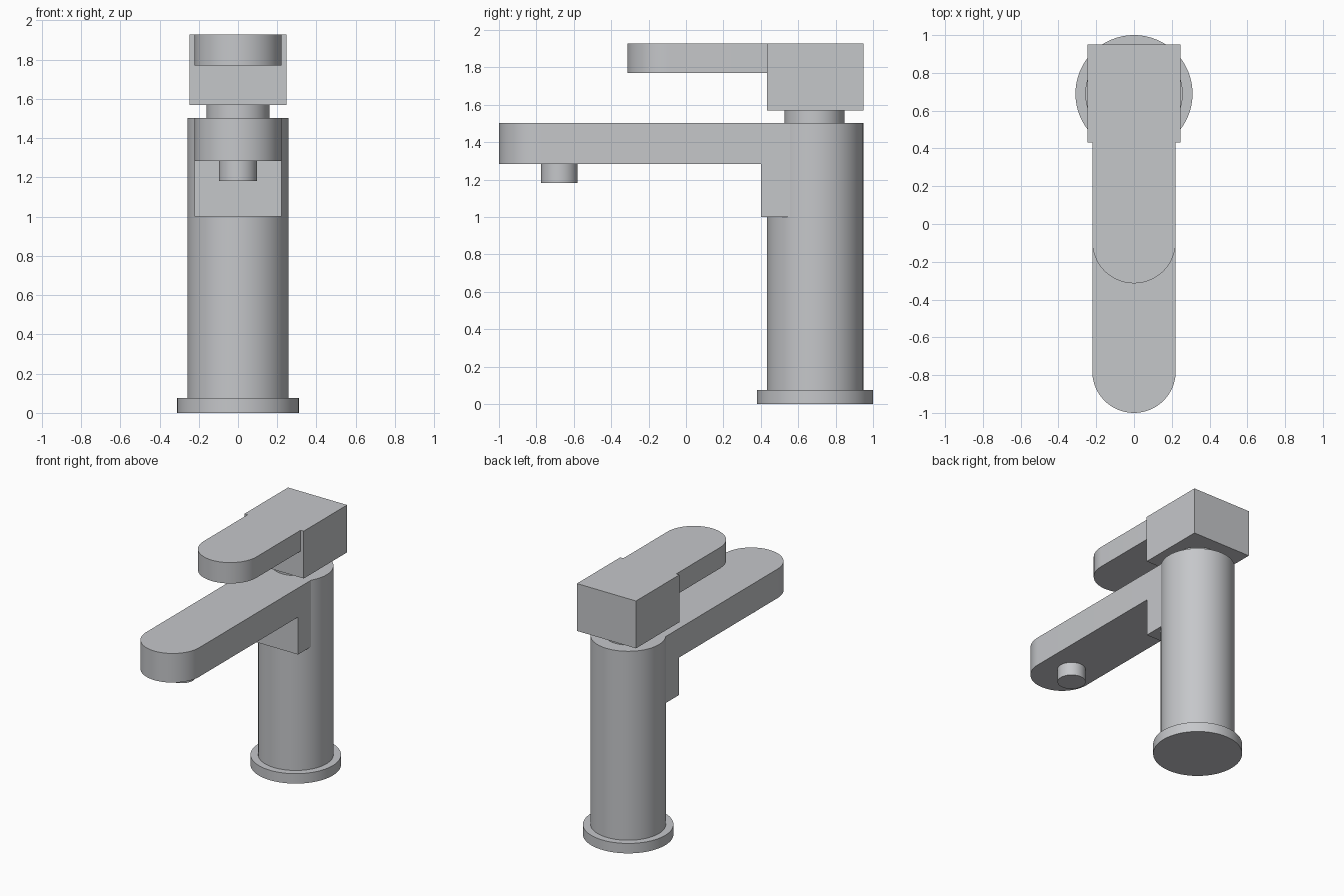
import bpy
import bmesh
from math import sin, cos, pi, asin, radians

cube = bpy.data.objects.get("Cube")
if cube:
    bpy.data.objects.remove(cube)

COLUMN_Y = 0.69
COLUMN_R = 0.258
HALF_W = 0.221

metal = bpy.data.materials.new("satin_grey_metal")
metal.use_nodes = True
grey = (0.56, 0.57, 0.59, 1.0)
metal.diffuse_color = grey
metal.node_tree.nodes["Principled BSDF"].inputs["Base Color"].default_value = grey


def arc(cy, radius, start, end, steps):
    """Points along an arc centred on x = 0."""
    angles = [start + (end - start) * i / steps for i in range(steps + 1)]
    return [(radius * cos(a), cy + radius * sin(a)) for a in angles]


def extrude(name, outline, z0, z1):
    """Solid part from a flat outline, raised from z0 to z1."""
    bm = bmesh.new()
    face = bm.faces.new([bm.verts.new((x, y, z0)) for x, y in outline])
    top = bmesh.ops.extrude_face_region(bm, geom=[face])["geom"]
    verts = [v for v in top if isinstance(v, bmesh.types.BMVert)]
    bmesh.ops.translate(bm, verts=verts, vec=(0, 0, z1 - z0))
    bmesh.ops.recalc_face_normals(bm, faces=bm.faces)
    mesh = bpy.data.meshes.new(name)
    bm.to_mesh(mesh)
    bm.free()
    mesh.materials.append(metal)
    obj = bpy.data.objects.new(name, mesh)
    bpy.context.collection.objects.link(obj)
    bpy.ops.object.select_all(action='DESELECT')
    obj.select_set(True)
    bpy.context.view_layer.objects.active = obj
    bpy.ops.object.shade_smooth_by_angle(angle=radians(30))
    return obj


def disc(name, cy, radius, z0, z1):
    return extrude(name, arc(cy, radius, 0, 2 * pi, 96)[:-1], z0, z1)


def block(name, half_width, y0, y1, z0, z1):
    return extrude(name, [(-half_width, y0), (half_width, y0),
                          (half_width, y1), (-half_width, y1)], z0, z1)


# Back edges that hug the column, and the shared rounded nose
hug_r = COLUMN_R - 0.002
spread = asin(HALF_W / hug_r)
column_seat = arc(COLUMN_Y, hug_r, -pi / 2 + spread, -pi / 2 - spread, 32)


def nose(tip_y):
    return arc(tip_y + HALF_W, HALF_W, -pi, 0, 48)


# Column
disc("base_flange", COLUMN_Y, 0.31, 0, 0.075)
disc("column", COLUMN_Y, COLUMN_R, 0.075, 1.503)
disc("cartridge_neck", COLUMN_Y - 0.003, 0.16, 1.503, 1.57)

# Spout with its support and outlet
extrude("spout", nose(-1.0) + column_seat, 1.283, 1.503)
extrude("spout_support",
        [(-HALF_W, 0.402), (HALF_W, 0.402)] + column_seat, 1.0, 1.283)
disc("aerator", -0.677, 0.098, 1.182, 1.283)

# Handle
block("handle_block", 0.247, 0.432, 0.95, 1.57, 1.928)
extrude("handle_lever",
        nose(-0.314) + [(HALF_W, 0.432), (-HALF_W, 0.432)], 1.77, 1.928)
